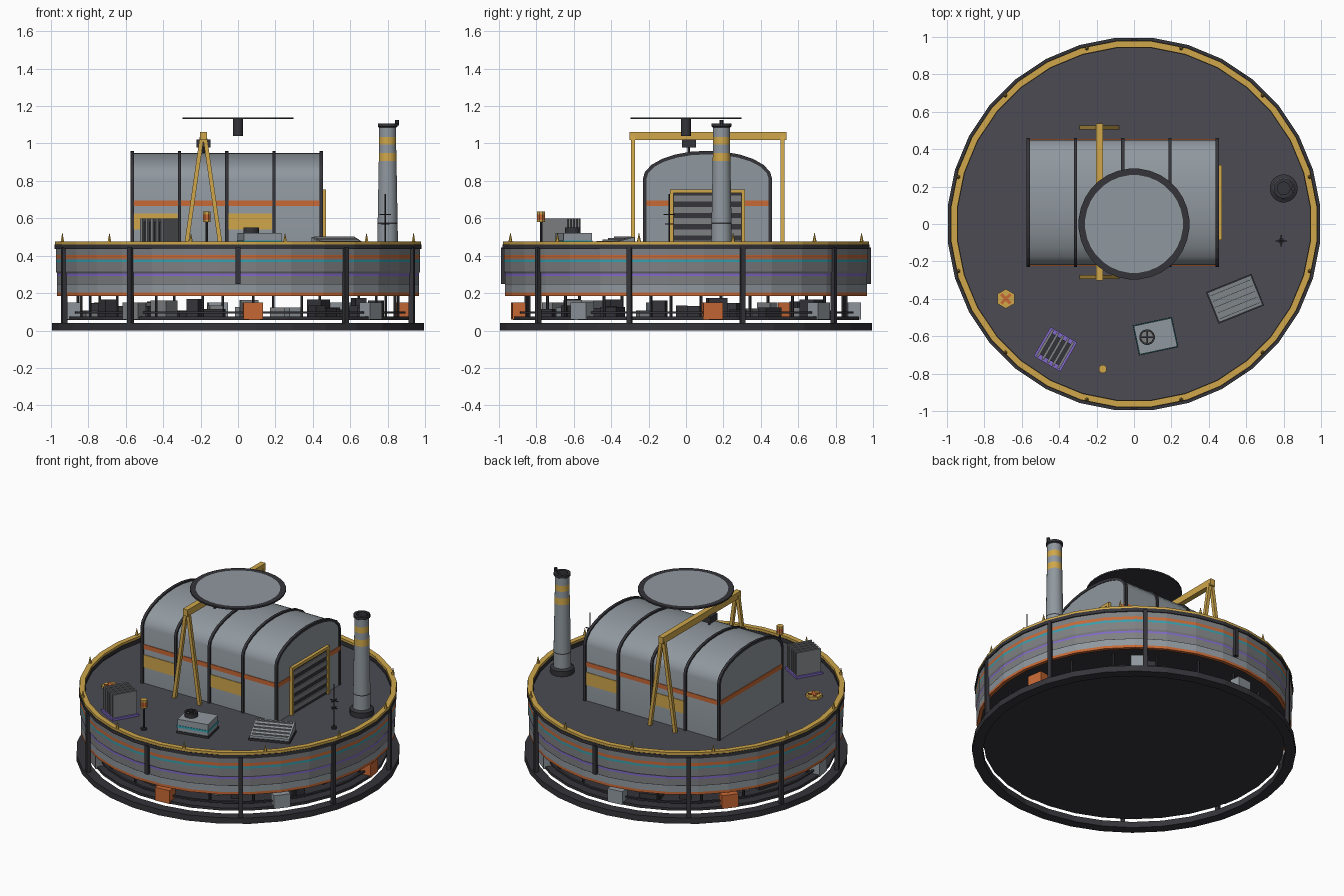
import bpy, bmesh, math, random
from math import sin, cos, pi, radians
from mathutils import Vector, Matrix

cube = bpy.data.objects.get("Cube")
if cube:
    bpy.data.objects.remove(cube, do_unlink=True)
random.seed(4)

COLOURS = {
    "light_grey": (0.28, 0.315, 0.345), "mid_grey": (0.21, 0.215, 0.225),
    "dark_metal": (0.035, 0.035, 0.042), "deck_grey": (0.07, 0.07, 0.086),
    "yellow": (0.63, 0.39, 0.07), "orange": (0.58, 0.14, 0.035),
    "teal": (0.03, 0.36, 0.43), "purple": (0.22, 0.14, 0.58)}
MATS = {}
for name, rgb in COLOURS.items():
    m = bpy.data.materials.new(name)
    m.use_nodes = True
    m.diffuse_color = (*rgb, 1)
    m.node_tree.nodes["Principled BSDF"].inputs["Base Color"].default_value = (*rgb, 1)
    MATS[name] = m


def finish(name, bm, mats, smooth=False):
    bmesh.ops.recalc_face_normals(bm, faces=bm.faces)
    me = bpy.data.meshes.new(name)
    bm.to_mesh(me)
    bm.free()
    for mat in mats:
        me.materials.append(MATS[mat])
    ob = bpy.data.objects.new(name, me)
    bpy.context.collection.objects.link(ob)
    if smooth:
        bpy.ops.object.select_all(action='DESELECT')
        ob.select_set(True)
        bpy.context.view_layer.objects.active = ob
        bpy.ops.object.shade_smooth_by_angle(angle=radians(35))
    return ob


def box(name, mat, centre, size, turn=0.0):
    bm = bmesh.new()
    bmesh.ops.create_cube(bm, size=1, matrix=Matrix.Translation(centre)
                          @ Matrix.Rotation(turn, 4, 'Z') @ Matrix.Diagonal((*size, 1)))
    return finish(name, bm, [mat])


def strut(name, mat, a, b, w, d):
    """Square bar between two points."""
    a, b = Vector(a), Vector(b)
    rot = (b - a).to_track_quat('Z', 'Y').to_matrix().to_4x4()
    bm = bmesh.new()
    bmesh.ops.create_cube(bm, size=1, matrix=Matrix.Translation((a + b) / 2) @ rot
                          @ Matrix.Diagonal((w, d, (b - a).length, 1)))
    return finish(name, bm, [mat])


def lathe(name, profile, n, at=(0, 0), closed=False, smooth=False):
    """Revolve (radius, z, colour of the next segment) points."""
    mats = list(dict.fromkeys(p[2] for p in profile))
    bm = bmesh.new()
    rings = []
    for r, z, _ in profile:
        if r == 0:
            rings.append([bm.verts.new((*at, z))] * n)
        else:
            rings.append([bm.verts.new((at[0] + r * cos((i + .5) * 2 * pi / n),
                                        at[1] + r * sin((i + .5) * 2 * pi / n), z))
                          for i in range(n)])
    for k in range(len(rings) if closed else len(rings) - 1):
        a, b = rings[k], rings[(k + 1) % len(rings)]
        for i in range(n):
            j = (i + 1) % n
            f = bm.faces.new(list(dict.fromkeys((a[i], a[j], b[j], b[i]))))
            f.material_index = mats.index(profile[k][2])
    return finish(name, bm, mats, smooth)


def tube(name, mat, at, r, z0, z1, n=12, top=None, smooth=False):
    top = r if top is None else top
    prof = [(0, z0, mat), (r, z0, mat)]
    prof += [(top, z1, mat), (0, z1, mat)] if top else [(0, z1, mat)]
    return lathe(name, prof, n, at, smooth=smooth)


def ring(name, mat, r0, r1, z0, z1, n=32):
    return lathe(name, [(r0, z0, mat), (r1, z0, mat), (r1, z1, mat), (r0, z1, mat)], n, closed=True)


# Base ring, floor and banded outer wall
L, G, D, Y, O = "light_grey", "mid_grey", "dark_metal", "yellow", "orange"
DECK = 0.43
ring("base_ring", D, 0.935, 1.0, 0, 0.04)
tube("lower_floor", D, (0, 0), 0.93, 0.057, 0.075, 32)
lathe("outer_wall", [
    (0, 0.205, D), (0.95, 0.205, D), (0.95, 0.185, O), (0.972, 0.185, O), (0.972, 0.203, L),
    (0.972, 0.245, D), (0.972, 0.249, G), (0.972, 0.292, "purple"), (0.972, 0.305, G),
    (0.978, 0.315, G), (0.978, 0.366, "teal"), (0.978, 0.378, G), (0.978, 0.385, O),
    (0.978, 0.403, G), (0.978, 0.44, D), (0.95, 0.44, D), (0.95, DECK, "deck_grey"),
    (0, DECK, "deck_grey")], 32)
ring("dark_rim", D, 0.945, 0.985, 0.437, 0.46)
ring("yellow_rail", Y, 0.948, 0.982, 0.46, 0.476)
ring("floor_pipe", D, 0.885, 0.90, 0.092, 0.103)

# Wall posts; the ones at front and back are short
for i in range(10):
    a = radians(18 + 36 * i)
    z0 = 0.25 if i in (2, 7) else 0.03
    box(f"wall_post_{i}", D, (0.977 * cos(a), 0.977 * sin(a), (z0 + 0.445) / 2),
        (0.026, 0.026, 0.445 - z0), a)
for i in range(12):
    a = radians(15 + 30 * i)
    tube(f"rail_spike_{i}", Y, (0.972 * cos(a), 0.972 * sin(a)), 0.011, 0.475, 0.525, 6, 0)

# Machinery between floor and wall
for deg, mat in ((-85, O), (-38, L), (9, O), (52, L), (97, L), (142, O), (190, L), (232, G)):
    a = radians(deg)
    box("service_box", mat, (0.9 * cos(a), 0.9 * sin(a), 0.105), (0.07, 0.105, 0.09), a)
for i in range(26):
    a, r = radians(i * 360 / 26 + random.uniform(-4, 4)), random.uniform(0.6, 0.83)
    h = random.uniform(0.03, 0.1)
    box(f"machine_block_{i}", random.choice((D, D, G, L)), (r * cos(a), r * sin(a), 0.075 + h / 2),
        (random.uniform(.05, .1), random.uniform(.06, .14), h), a)
for i in range(20):
    a = 2 * pi * (i + 0.3) / 20
    tube(f"floor_column_{i}", D, (0.86 * cos(a), 0.86 * sin(a)), 0.008, 0.07, 0.21, 6)

# Hangar with an arched roof
X0, X1, YC, HW, SPRING, RISE = -0.57, 0.45, 0.115, 0.335, 0.81, 0.14


def arch(grow):
    pts = [(YC + HW + grow, DECK)]
    pts += [(YC + (HW + grow) * cos(pi * i / 12), SPRING + (RISE + grow) * sin(pi * i / 12))
            for i in range(13)]
    return pts + [(YC - HW - grow, DECK)]


bm = bmesh.new()
ends = [[bm.verts.new((x, y, z)) for y, z in arch(0)] for x in (X0, X1)]
for loop in ends:
    bm.faces.new(loop)
for i in range(len(ends[0])):
    j = (i + 1) % len(ends[0])
    bm.faces.new((ends[0][i], ends[0][j], ends[1][j], ends[1][i]))
finish("hangar", bm, [L], True)

BAY = 0.2525
rib_x = [X0 + 0.005 + BAY * i for i in range(5)]
for k, x in enumerate(rib_x):
    bm = bmesh.new()
    loops = [[bm.verts.new((x + dx, y, z)) for y, z in arch(g)]
             for dx, g in ((-.009, -.008), (-.009, .011), (.009, .011), (.009, -.008))]
    for a, b in zip(loops, loops[1:] + loops[:1]):
        for i in range(len(a) - 1):
            bm.faces.new((a[i], a[i + 1], b[i + 1], b[i]))
    finish(f"hangar_rib_{k}", bm, [D])

XM = (X0 + X1) / 2
box("hangar_stripe", O, (XM, YC, 0.68), (X1 - X0 + 0.008, 2 * HW + 0.008, 0.03))
for side, bays in ((-1, (0, 2)), (1, (1, 3))):
    for b in bays:
        box("hangar_panel", Y, (rib_x[b] + BAY / 2, YC + side * HW, 0.582), (BAY - 0.02, 0.008, 0.085))

# Shutter door on the right end
box("door_backing", D, (X1 + 0.004, YC, 0.585), (0.01, 0.38, 0.31))
for i in range(5):
    box(f"door_slat_{i}", G, (X1 + 0.01, YC, 0.465 + i * 0.06), (0.012, 0.36, 0.032))
for s in (-1, 1):
    box("door_jamb", Y, (X1 + 0.01, YC + s * 0.192, 0.59), (0.022, 0.018, 0.32))
box("door_header", Y, (X1 + 0.01, YC, 0.745), (0.022, 0.402, 0.02))

# Gantry crane
GX = -0.185
box("gantry_beam", Y, (GX, 0.117, 1.04), (0.036, 0.84, 0.045))
for y in (-0.283, 0.515):
    for s in (-1, 1):
        strut("gantry_leg", Y, (GX + s * 0.095, y, DECK), (GX + s * 0.006, y, 1.05), 0.022, 0.022)
box("gantry_trolley", D, (GX, 0.015, 1.0), (0.075, 0.075, 0.045))
tube("gantry_hook", D, (GX, 0.015), 0.008, 0.95, 0.98, 8)

# Raised dish
lathe("dish", [(0, 1.13, D), (0.297, 1.13, D), (0.297, 1.14, D), (0.262, 1.14, L), (0, 1.14, L)], 32)
tube("dish_hub", D, (0, 0), 0.026, 1.04, 1.13, 16, smooth=True)

# Chimney
lathe("chimney", [
    (0, DECK, D), (0.075, DECK, D), (0.075, 0.465, D), (0.056, 0.475, L), (0.054, 0.57, D),
    (0.054, 0.577, L), (0.048, 0.905, Y), (0.047, 0.95, L), (0.046, 0.995, Y), (0.046, 1.035, L),
    (0.046, 1.085, D), (0.053, 1.09, D), (0.053, 1.106, D), (0.034, 1.106, D), (0.034, 1.05, D),
    (0, 1.05, D)], 20, (0.8, 0.19), smooth=True)
tube("chimney_lamp", D, (0.85, 0.19), 0.011, 1.095, 1.125, 8)

# Antenna mast
tube("antenna", D, (0.787, -0.09), 0.004, DECK, 0.73, 6)
for z, w in ((0.62, 0.06), (0.57, 0.045)):
    box("antenna_arm_x", D, (0.787, -0.09, z), (w, 0.006, 0.006))
    box("antenna_arm_y", D, (0.787, -0.09, z), (0.006, w, 0.006))
tube("antenna_foot", D, (0.787, -0.09), 0.016, DECK, 0.445, 8)

# Finned radiator
t = radians(-30)
c = Vector((-0.42, -0.67, 0))
box("radiator_base", "purple", c + Vector((0, 0, 0.437)), (0.165, 0.18, 0.014), t)
box("radiator_core", D, c + Vector((0, 0, 0.51)), (0.13, 0.13, 0.14), t)
for i in range(5):
    off = Matrix.Rotation(t, 3, 'Z') @ Vector(((i - 2) * 0.032, 0, 0.52))
    box(f"radiator_fin_{i}", G, c + off, (0.014, 0.165, 0.16), t)

# Cooling unit with fan
t = radians(12)
box("cooler_foot", D, (0.115, -0.6, 0.437), (0.215, 0.165, 0.014), t)
box("cooler_body", L, (0.115, -0.6, 0.48), (0.205, 0.155, 0.085), t)
box("cooler_stripe", "teal", (0.115, -0.6, 0.475), (0.211, 0.161, 0.014), t)
lathe("cooler_fan", [(0.042, 0.52, D), (0.042, 0.55, D), (0.032, 0.55, D), (0.032, 0.535, G),
                     (0, 0.535, G)], 16, (0.07, -0.605))
for k in (0, pi / 2):
    box("fan_bar", D, (0.07, -0.605, 0.546), (0.07, 0.008, 0.006), k)

# Sloped louvre hatch
t = radians(22)
hatch = Matrix.Translation((0.54, -0.4, DECK)) @ Matrix.Rotation(t, 4, 'Z')
bm = bmesh.new()
bmesh.ops.create_cube(bm, size=1, matrix=Matrix.Translation((0, 0, .035)) @ Matrix.Diagonal((.25, .17, .07, 1)))
for v in bm.verts:
    if v.co.z > 0.03 and v.co.y < 0:
        v.co.z = 0.03
bm.transform(hatch)
finish("hatch", bm, [L])
box("hatch_frame", D, (0.54, -0.4, 0.437), (0.262, 0.182, 0.014), t)
for i in range(5):
    y = -0.066 + i * 0.033
    z = 0.05 + y * 0.235 + 0.002
    strut(f"hatch_louvre_{i}", G, hatch @ Vector((-.115, y, z)), hatch @ Vector((.115, y, z)), 0.008, 0.01)

# Beacon and valve wheel
tube("beacon_post", D, (-0.167, -0.775), 0.007, DECK, 0.585, 8)
lathe("beacon_lamp", [(0, 0.58, Y), (0.022, 0.58, Y), (0.022, 0.59, O), (0.022, 0.62, Y),
                      (0.022, 0.635, Y), (0, 0.635, Y)], 8, (-0.167, -0.775))
tube("beacon_foot", D, (-0.167, -0.775), 0.02, DECK, 0.44, 8)
tube("valve_plate", Y, (-0.685, -0.4), 0.052, DECK, 0.45, 6)
for k in (30, 120):
    box("valve_cross", O, (-0.685, -0.4, 0.452), (0.07, 0.016, 0.008), radians(k + 15))
